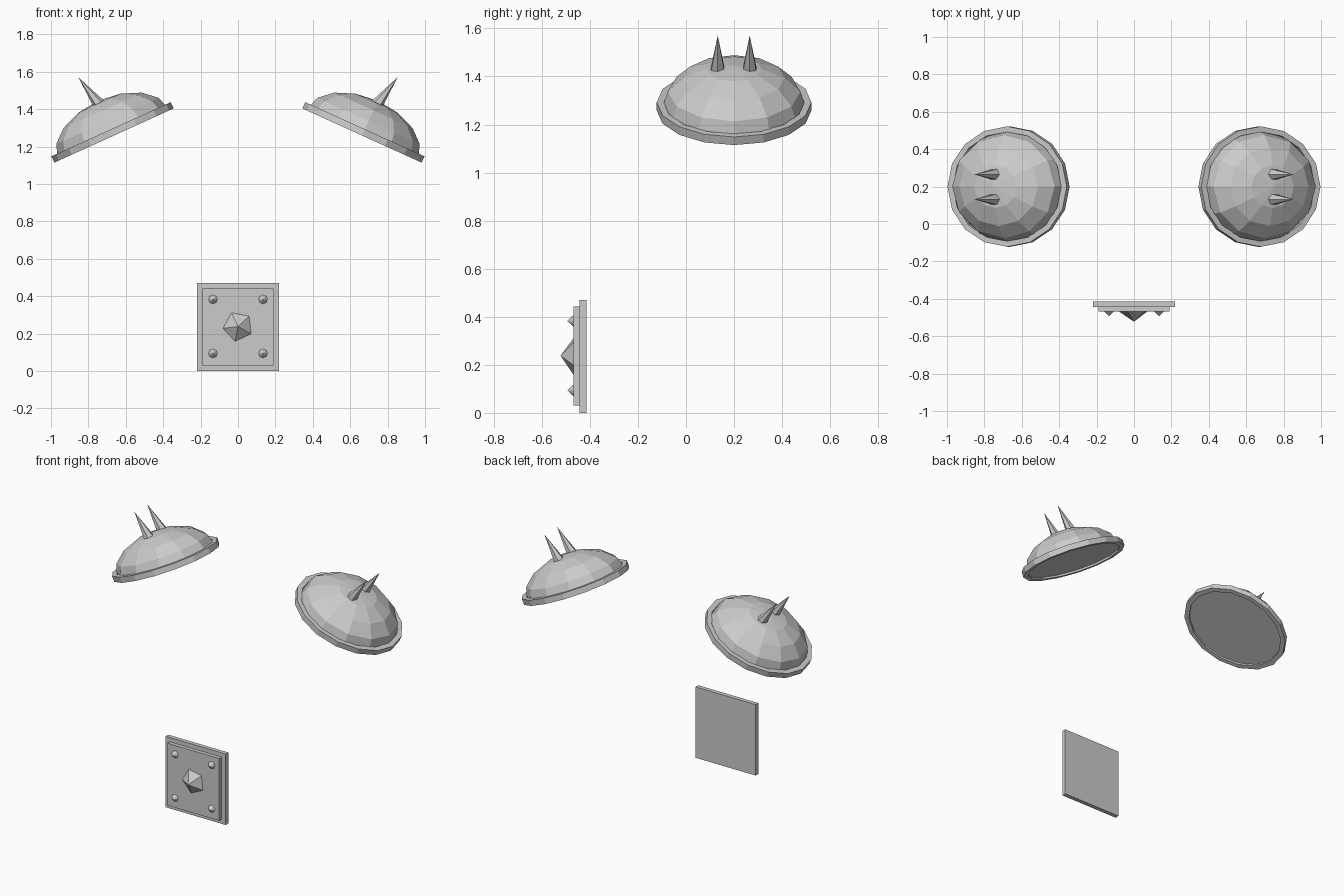
import bpy, bmesh
from math import sin, cos, pi, radians
from mathutils import Matrix, Vector

if "Cube" in bpy.data.objects:
    bpy.data.objects.remove(bpy.data.objects["Cube"])


def finish(bm, name):
    bmesh.ops.remove_doubles(bm, verts=bm.verts, dist=1e-5)
    bmesh.ops.recalc_face_normals(bm, faces=bm.faces)
    mesh = bpy.data.meshes.new(name)
    bm.to_mesh(mesh)
    bm.free()
    ob = bpy.data.objects.new(name, mesh)
    bpy.context.collection.objects.link(ob)
    return ob


def revolve(name, profile, sides, matrix, phase=0.0):
    """Spin a closed (radius, height) profile round local z."""
    bm = bmesh.new()
    rings = []
    for r, h in profile:
        rings.append([bm.verts.new(matrix @ Vector((
            r * cos(phase + 2 * pi * i / sides),
            r * sin(phase + 2 * pi * i / sides), h))) for i in range(sides)])
    for k in range(len(rings)):
        a, b = rings[k], rings[(k + 1) % len(rings)]
        if profile[k][0] == 0 and profile[(k + 1) % len(rings)][0] == 0:
            continue
        for i in range(sides):
            j = (i + 1) % sides
            if profile[k][0] == 0:
                bm.faces.new((a[0], b[i], b[j]))
            elif profile[(k + 1) % len(rings)][0] == 0:
                bm.faces.new((a[i], a[j], b[0]))
            else:
                bm.faces.new((a[i], a[j], b[j], b[i]))
    loose = [v for v in bm.verts if not v.link_faces]
    bmesh.ops.delete(bm, geom=loose, context='VERTS')
    return finish(bm, name)


def box(name, lo, hi):
    lo, hi = Vector(lo), Vector(hi)
    bm = bmesh.new()
    bmesh.ops.create_cube(bm, size=1, matrix=Matrix.Translation((lo + hi) / 2)
                          @ Matrix.Diagonal((*(hi - lo), 1)))
    return finish(bm, name)


def cone(name, radius, height, sides, matrix, phase=0.0):
    return revolve(name, [(0, 0), (radius, 0), (0, height)], sides, matrix, phase)


# Shoulder guards: tilted dome, raised rim and two spikes on each side
dome = [(0, 0.012)] + [(0.325 * cos(a), 0.012 + 0.192 * sin(a))
                       for a in (k * pi / 8 for k in range(4))] + [(0, 0.204)]
rim = [(0.318, 0), (0.35, 0), (0.35, 0.037), (0.318, 0.037)]
for side, s in (("left", -1), ("right", 1)):
    place = (Matrix.Translation((s * 0.663, 0.2, 1.259))
             @ Matrix.Rotation(s * radians(24.4), 4, 'Y')
             @ Matrix.Diagonal((1, 0.92, 1, 1)))
    revolve(side + "_shoulder_dome", dome, 12, place)
    revolve(side + "_shoulder_rim", rim, 16, place)
    for label, y in (("front", 0.132), ("back", 0.265)):
        m = (Matrix.Translation((s * 0.72, y, 1.395))
             @ Matrix.Rotation(s * radians(37.2), 4, 'Y'))
        cone(f"{side}_{label}_spike", 0.04, 0.22, 6, m)

# Front plate with a raised panel
box("front_plate", (-0.22, -0.443, 0), (0.22, -0.415, 0.47))
box("front_panel", (-0.19, -0.468, 0.03), (0.19, -0.443, 0.442))

# Central faceted boss and four corner studs, pointing forwards
forward = Matrix.Rotation(pi / 2, 4, 'X')
cone("centre_boss", 0.084, 0.056, 5,
     Matrix.Translation((0, -0.466, 0.238)) @ forward, radians(115))
for x in (-0.134, 0.134):
    for z in (0.094, 0.383):
        cone("corner_stud", 0.026, 0.028, 8,
             Matrix.Translation((x, -0.466, z)) @ forward)
